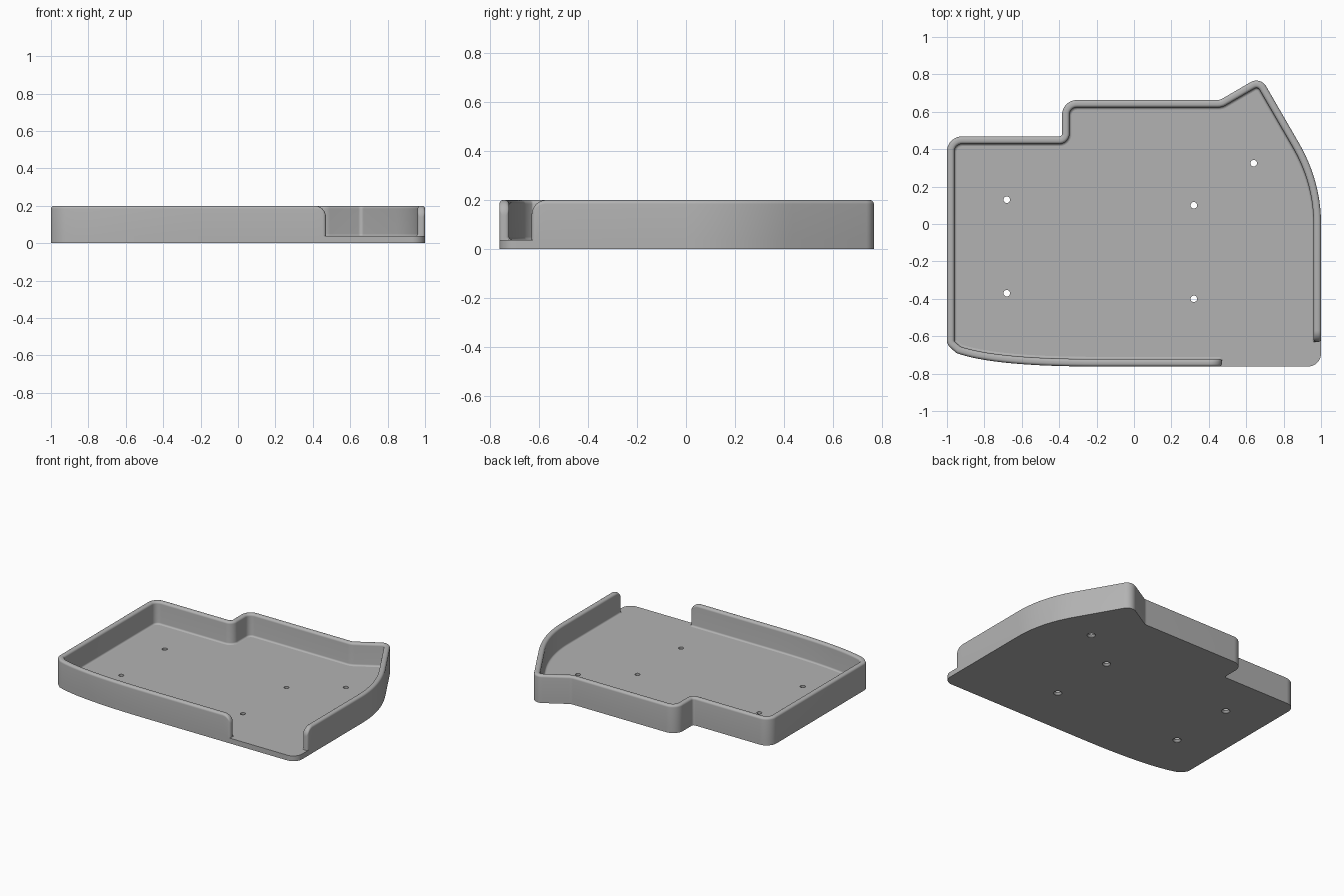
import bpy, bmesh, math
from mathutils import Vector

cube = bpy.data.objects.get("Cube")
if cube:
    bpy.data.objects.remove(cube, do_unlink=True)

FLOOR, TOP, THICK = 0.038, 0.2, 0.04
END_R, EDGE_R, FILLET = 0.06, 0.016, 0.012

grey = bpy.data.materials.new("plain grey")
grey.use_nodes = True
colour = (0.45, 0.45, 0.45, 1)
grey.diffuse_color = colour
grey.node_tree.nodes["Principled BSDF"].inputs["Base Color"].default_value = colour


def make_object(name, bm):
    bmesh.ops.recalc_face_normals(bm, faces=bm.faces)
    mesh = bpy.data.meshes.new(name)
    bm.to_mesh(mesh)
    bm.free()
    mesh.materials.append(grey)
    obj = bpy.data.objects.new(name, mesh)
    bpy.context.collection.objects.link(obj)
    return obj


def activate(obj):
    bpy.ops.object.select_all(action='DESELECT')
    obj.select_set(True)
    bpy.context.view_layer.objects.active = obj


def bezier(a, b, c, n=16):
    """Points on a quadratic curve, with no corner radius."""
    pts = []
    for i in range(n + 1):
        t = i / n
        p = Vector(a) * (1 - t) ** 2 + Vector(b) * 2 * t * (1 - t) + Vector(c) * t * t
        pts.append((p.x, p.y, 0))
    return pts


def round_corners(pts, n=10):
    """Replace each (x, y, radius) corner by a tangent arc."""
    out = []
    for i, (x, y, r) in enumerate(pts):
        p = Vector((x, y))
        if r == 0:
            out.append(p)
            continue
        u = (Vector(pts[i - 1][:2]) - p).normalized()
        v = (Vector(pts[i + 1][:2]) - p).normalized()
        half = u.angle(v) / 2
        centre = p + (u + v).normalized() * r / math.sin(half)
        start = p + u * r / math.tan(half) - centre
        sweep = start.angle_signed(p + v * r / math.tan(half) - centre)
        for k in range(n + 1):
            a = -sweep * k / n
            out.append(centre + Vector((start.x * math.cos(a) - start.y * math.sin(a),
                                        start.x * math.sin(a) + start.y * math.cos(a))))
    return out


# Outline of the walled part, counter-clockwise around the open front corner
corners = [(1, -0.63, 0)]
corners += bezier((1, 0), (1, 0.23), (0.88, 0.436))
corners += [(0.676, 0.789, 0.06), (0.46, 0.663, 0.05), (-0.385, 0.663, 0.08),
            (-0.385, 0.468, 0.015), (-1, 0.468, 0.08), (-1, -0.645, 0.05)]
corners += bezier((-0.95, -0.69), (-0.75, -0.762), (-0.2, -0.762))
corners += [(0.47, -0.762, 0)]
path = round_corners(corners)

# Floor plate
outline = path + round_corners([(0.47, -0.762, 0), (1, -0.762, 0.07), (1, -0.63, 0)])[1:-1]
bm = bmesh.new()
base = bm.faces.new([bm.verts.new((p.x, p.y, 0)) for p in outline])
lifted = bmesh.ops.extrude_face_region(bm, geom=[base])
bmesh.ops.translate(bm, vec=(0, 0, FLOOR),
                    verts=[g for g in lifted["geom"] if isinstance(g, bmesh.types.BMVert)])
floor = make_object("tray_floor", bm)

# Countersunk screw holes
bm = bmesh.new()
profile = [(0.028, -0.01), (0.028, 0.002), (0.0175, 0.014), (0.0175, 0.06)]
for x, y in [(-0.68, 0.13), (-0.68, -0.37), (0.32, 0.1), (0.32, -0.4), (0.64, 0.325)]:
    rings = [[bm.verts.new((x + r * math.cos(math.tau * k / 24),
                            y + r * math.sin(math.tau * k / 24), z)) for k in range(24)]
             for r, z in profile]
    for low, high in zip(rings, rings[1:]):
        for k in range(24):
            j = (k + 1) % 24
            bm.faces.new((low[k], low[j], high[j], high[k]))
    bm.faces.new(rings[0][::-1])
    bm.faces.new(rings[-1])
cutter = make_object("hole_cutter", bm)
cutter.hide_render = True
activate(floor)
mod = floor.modifiers.new("holes", 'BOOLEAN')
mod.operation = 'DIFFERENCE'
mod.solver = 'EXACT'
mod.object = cutter
bpy.ops.object.modifier_apply(modifier=mod.name)
bpy.data.objects.remove(cutter, do_unlink=True)


# Wall: rounded section swept along the outline, dropping at both free ends
def end_points(a, b):
    d = (b - a).normalized()
    return [a + d * END_R * (1 - math.cos(math.pi / 2 * k / 12)) for k in range(13)]


path = end_points(path[0], path[1]) + path[1:-1] + end_points(path[-1], path[-2])[::-1]


def drop(d, r):
    """Depth of a quarter round of radius r at distance d from its edge."""
    return 0 if d >= r else r - math.sqrt(r * r - (r - d) ** 2)


def section(d):
    inset = drop(d, EDGE_R) * 0.9
    h = TOP - drop(d, END_R)
    a, b = inset, THICK - inset
    r = min(EDGE_R, (b - a) * 0.45)
    pts = [(a, FLOOR)]
    for k in range(7):
        t = math.pi / 2 * k / 6
        pts.append((a + r - r * math.cos(t), h - r + r * math.sin(t)))
    for k in range(7):
        t = math.pi / 2 * k / 6
        pts.append((b - r + r * math.sin(t), h - r + r * math.cos(t)))
    for k in range(5):
        t = math.pi / 2 * k / 4
        pts.append((b + FILLET * (1 - math.cos(t)), FLOOR + FILLET * (1 - math.sin(t))))
    return pts


bm = bmesh.new()
rows = []
for i, p in enumerate(path):
    before = (p - path[i - 1]).normalized() if i else None
    after = (path[i + 1] - p).normalized() if i < len(path) - 1 else before
    before = before or after
    tangent = (before + after).normalized()
    normal = Vector((-tangent.y, tangent.x)) / max(tangent.dot(after), 0.5)
    d = min((p - path[0]).length, (p - path[-1]).length)
    rows.append([bm.verts.new((p.x + normal.x * s, p.y + normal.y * s, z))
                 for s, z in section(d)])
for r1, r2 in zip(rows, rows[1:]):
    for k in range(len(r1) - 1):
        bm.faces.new((r1[k], r1[k + 1], r2[k + 1], r2[k]))
bm.faces.new(rows[0])
bm.faces.new(rows[-1])
wall = make_object("tray_wall", bm)

for obj in (floor, wall):
    activate(obj)
    bpy.ops.object.shade_smooth_by_angle(angle=math.radians(30))
